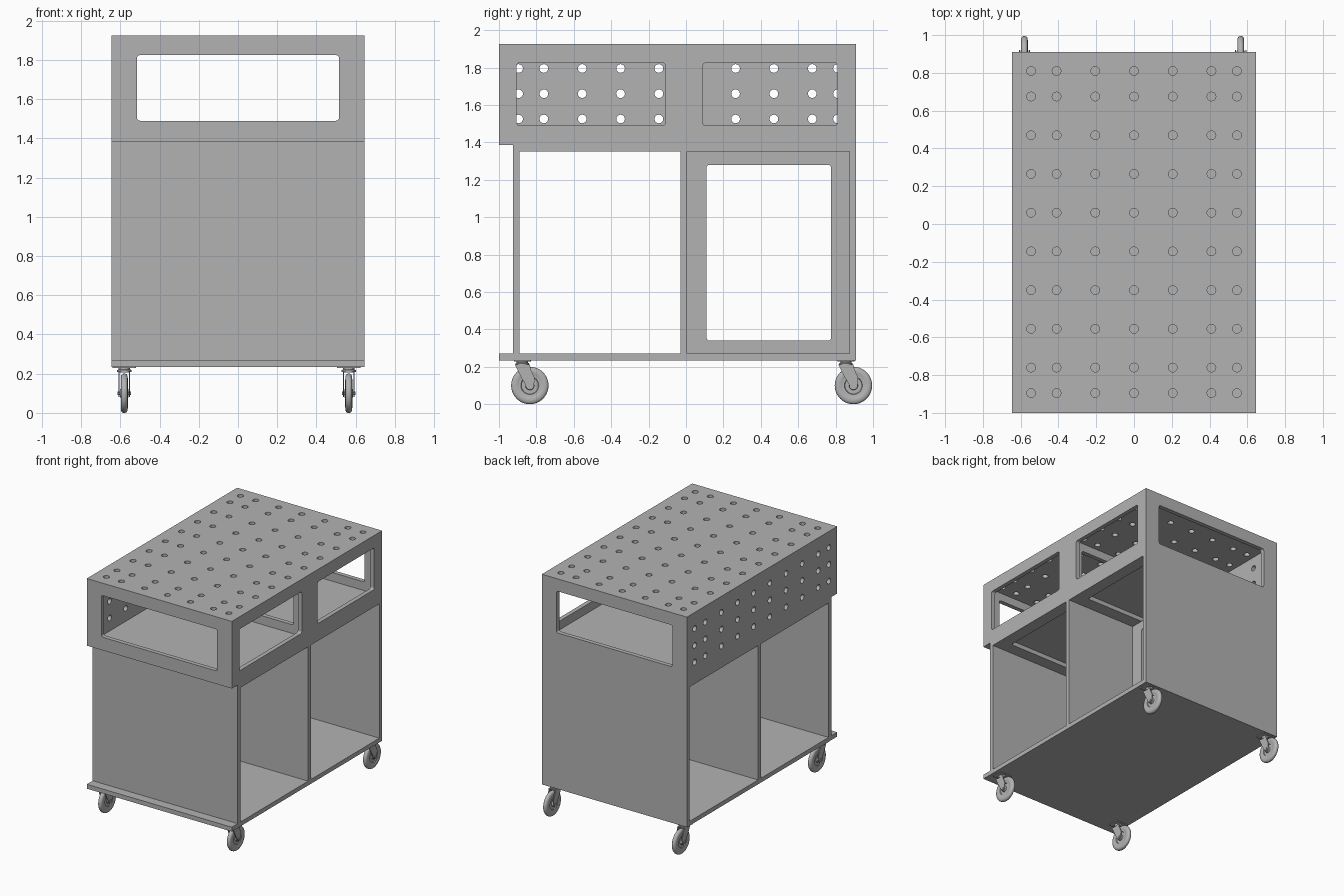
import bpy, bmesh, math
from mathutils import Matrix, Vector

if "Cube" in bpy.data.objects:
    bpy.data.objects.remove(bpy.data.objects["Cube"])

grey = bpy.data.materials.new("plain grey")
grey.use_nodes = True
COLOUR = (0.45, 0.45, 0.45, 1)
grey.diffuse_color = COLOUR
grey.node_tree.nodes["Principled BSDF"].inputs["Base Color"].default_value = COLOUR

# Overall sizes
T = 0.035
W = 0.645
FRONT, BACK = -1.0, 0.91
CAB_FRONT = -0.925
BASE, FLOOR = 0.235, 0.27
CAB_TOP, TOP = 1.385, 1.925
DIVIDER = -0.03

# Local axes of a flat panel for each facing direction
FACING = {
    "x": Matrix(((0, 0, 1), (1, 0, 0), (0, 1, 0))),
    "y": Matrix(((1, 0, 0), (0, 0, -1), (0, 1, 0))),
    "z": Matrix.Identity(3),
}


def rounded(u0, u1, v0, v1, r=0.015):
    """Outline of a rectangle with rounded corners."""
    pts = []
    corners = [(u1 - r, v1 - r), (u0 + r, v1 - r), (u0 + r, v0 + r), (u1 - r, v0 + r)]
    for k, (u, v) in enumerate(corners):
        for i in range(5):
            a = (k + i / 4) * math.pi / 2
            pts.append((u + r * math.cos(a), v + r * math.sin(a)))
    return pts


def circle(u, v, r=0.023, n=24):
    return [(u + r * math.cos(i * math.tau / n), v + r * math.sin(i * math.tau / n))
            for i in range(n)]


def finish(name, mesh):
    ob = bpy.data.objects.new(name, mesh)
    bpy.context.collection.objects.link(ob)
    mesh.materials.clear()
    mesh.materials.append(grey)
    return ob


def plate(name, facing, start, thick, outline, holes=()):
    """Sheet with cut holes, from `start` to `start + thick` along its facing axis."""
    curve = bpy.data.curves.new(name, "CURVE")
    curve.dimensions = "2D"
    curve.fill_mode = "BOTH"
    curve.extrude = thick / 2
    for pts in [outline, *holes]:
        s = curve.splines.new("POLY")
        s.points.add(len(pts) - 1)
        for p, (u, v) in zip(s.points, pts):
            p.co = (u, v, 0, 1)
        s.use_cyclic_u = True
        s.use_smooth = False
    temp = bpy.data.objects.new(name + "_outline", curve)
    bpy.context.collection.objects.link(temp)
    mesh = bpy.data.meshes.new_from_object(temp.evaluated_get(
        bpy.context.evaluated_depsgraph_get()))
    bpy.data.objects.remove(temp)
    shift = Vector([start + thick / 2 if c == facing else 0 for c in "xyz"])
    mesh.transform(Matrix.Translation(shift) @ FACING[facing].to_4x4())
    bm = bmesh.new()
    bm.from_mesh(mesh)
    bmesh.ops.remove_doubles(bm, verts=bm.verts, dist=1e-5)
    bmesh.ops.recalc_face_normals(bm, faces=bm.faces)
    bm.to_mesh(mesh)
    bm.free()
    return finish(name, mesh)


def panel(name, facing, start, u0, u1, v0, v1, holes=()):
    return plate(name, facing, start, T, [(u0, v0), (u1, v0), (u1, v1), (u0, v1)], holes)


# Hole grid positions
rows_y = [-0.895, -0.76] + [-0.555 + 0.205 * i for i in range(6)] + [0.675, 0.81]
cols_x = [-0.545, -0.41, -0.205, 0, 0.205, 0.41, 0.545]
rows_z = [1.525, 1.66, 1.795]

# Upper bin
WIN = (1.49, 1.825)
end_window = [rounded(-0.515, 0.515, *WIN)]
panel("bin_top", "z", TOP - T, -W, W, FRONT, BACK,
      [circle(x, y) for x in cols_x for y in rows_y])
panel("bin_floor", "z", CAB_TOP, -W + T, W - T, FRONT + T, BACK - T)
panel("bin_front", "y", FRONT, -W, W, CAB_TOP, TOP - T, end_window)
panel("bin_back", "y", BACK - T, -W, W, CAB_TOP, TOP - T, end_window)
panel("bin_divider", "y", DIVIDER, -W + T, W - T, CAB_TOP + T, TOP - T, end_window)
panel("bin_left_side", "x", W - T, FRONT + T, BACK - T, CAB_TOP, TOP - T,
      [rounded(-0.905, -0.11, *WIN), rounded(0.09, 0.81, *WIN)])
panel("bin_right_side", "x", -W, FRONT + T, BACK - T, CAB_TOP, TOP - T,
      [circle(y, z) for y in rows_y for z in rows_z])

# Lower cabinet
panel("base_plate", "z", BASE, -W, W, FRONT, BACK)
panel("cabinet_front", "y", CAB_FRONT, -W, W, FLOOR, CAB_TOP)
panel("cabinet_back", "y", BACK - T, -W, W, FLOOR, CAB_TOP)
panel("cabinet_divider", "y", DIVIDER, -W, W, FLOOR, CAB_TOP - T)
panel("cabinet_top", "z", CAB_TOP - T, -W, W, CAB_FRONT + T, BACK - T,
      [rounded(-W + 0.1, W - 0.1, -0.79, -0.13), rounded(-W + 0.1, W - 0.1, 0.11, 0.775)])
panel("cabinet_middle_panel", "x", -T / 2, DIVIDER + T, BACK - T, FLOOR, CAB_TOP - T,
      [rounded(0.11, 0.775, 0.34, 1.28)])


def lathe(name, profile, matrix, steps=40):
    """Revolve (radius, height) points about the local z axis."""
    bm = bmesh.new()
    vs = [bm.verts.new((r, 0, h)) for r, h in profile]
    es = [bm.edges.new(p) for p in zip(vs, vs[1:])]
    bmesh.ops.spin(bm, geom=vs + es, cent=(0, 0, 0), axis=(0, 0, 1),
                   angle=math.tau, steps=steps, use_duplicate=False)
    bmesh.ops.remove_doubles(bm, verts=bm.verts, dist=1e-5)
    bmesh.ops.recalc_face_normals(bm, faces=bm.faces)
    mesh = bpy.data.meshes.new(name)
    bm.to_mesh(mesh)
    bm.free()
    mesh.transform(matrix)
    ob = finish(name, mesh)
    bpy.ops.object.select_all(action="DESELECT")
    ob.select_set(True)
    bpy.context.view_layer.objects.active = ob
    bpy.ops.object.shade_smooth_by_angle(angle=math.radians(35))


# Wheel section: hub, dished web, rim and rounded tyre
half = [(0, 0.022), (0.022, 0.022), (0.024, 0.010), (0.045, 0.010), (0.048, 0.016),
        (0.066, 0.016), (0.070, 0.018), (0.088, 0.017), (0.096, 0.012), (0.1, 0.005)]
wheel = half + [(r, -h) for r, h in reversed(half)]
fork = [(-0.08, 0.212), (0, 0.212), (0.006, 0.185), (0.026, 0.14), (0.022, 0.098),
        (0.008, 0.082), (-0.012, 0.086), (-0.05, 0.15)]

# Swivel casters
for end, y in (("front", -0.835), ("back", 0.895)):
    for side, x in (("left", 0.565), ("right", -0.58)):
        tag = f"{end}_{side}_caster"
        turn = Matrix.Translation((x, y, 0.1)) @ Matrix.Rotation(math.pi / 2, 4, "Y")
        lathe(tag + "_wheel", wheel, turn)
        lathe(tag + "_axle", [(0, 0.034), (0.01, 0.034), (0.01, -0.034), (0, -0.034)], turn, 12)
        lathe(tag + "_swivel", [(0, 0.236), (0.03, 0.236), (0.03, 0.222), (0.036, 0.218),
                                (0.036, 0.208), (0, 0.208)],
              Matrix.Translation((x, y - 0.04, 0)), 24)
        for s in (-1, 1):
            plate(f"{tag}_fork_{'inner' if s * x < 0 else 'outer'}", "x",
                  x + s * 0.027 - 0.003, 0.006, [(y + u, v) for u, v in fork])
        plate(tag + "_fork_crown", "z", 0.206, 0.006,
              rounded(x - 0.03, x + 0.03, y - 0.08, y, 0.01))
        plate(tag + "_mount", "z", 0.229, 0.006,
              rounded(x - 0.06, x + 0.06, y - 0.085, y + 0.005, 0.01))
